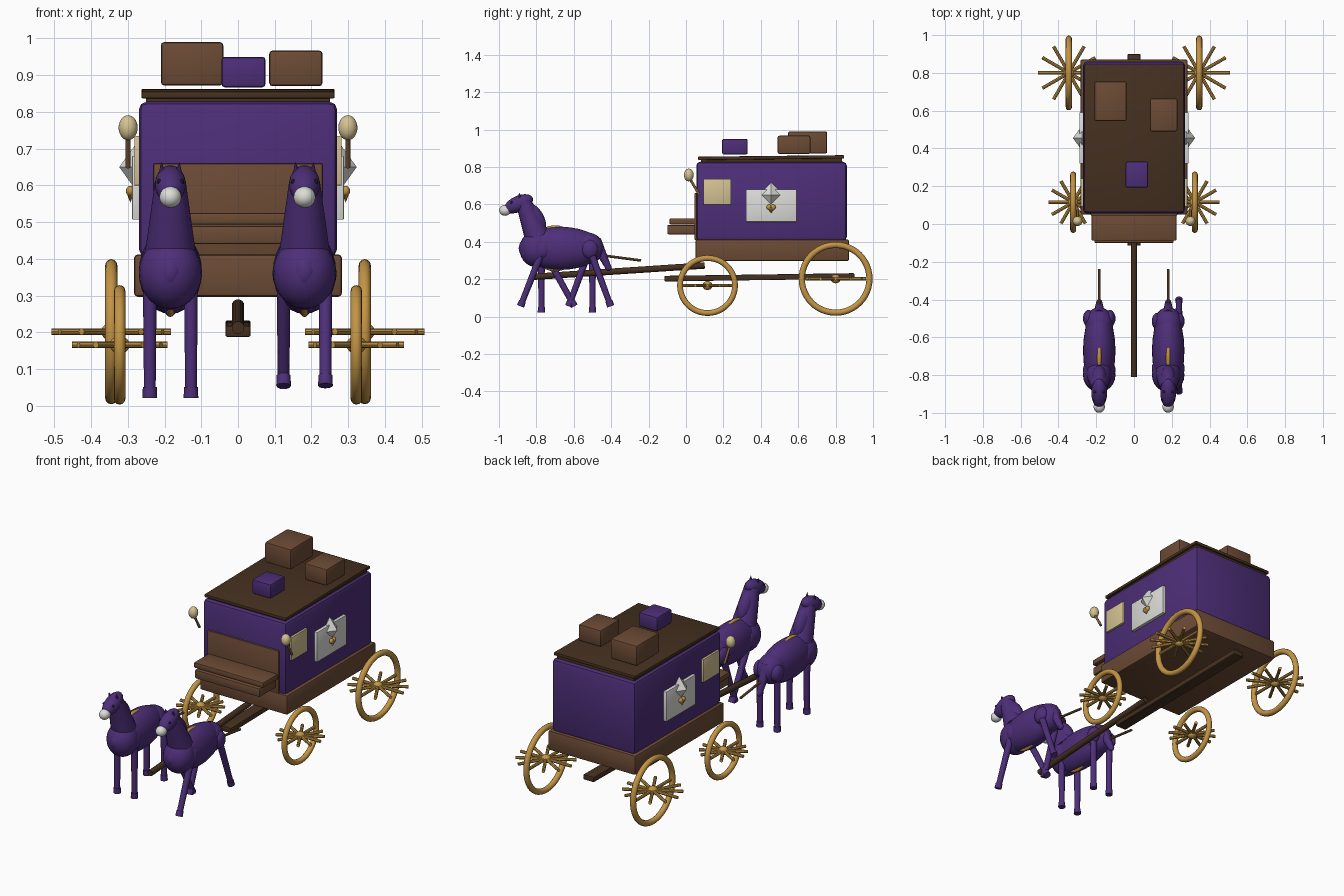
import bpy, math
from mathutils import Vector

if "Cube" in bpy.data.objects:
    bpy.data.objects.remove(bpy.data.objects["Cube"])


def material(name, rgb):
    m = bpy.data.materials.new(name)
    m.diffuse_color = (*rgb, 1)
    m.use_nodes = True
    m.node_tree.nodes["Principled BSDF"].inputs["Base Color"].default_value = m.diffuse_color
    return m


PURPLE = material("royal purple", (0.075, 0.028, 0.19))
BROWN = material("leather brown", (0.15, 0.07, 0.035))
DARK = material("dark wood", (0.06, 0.03, 0.014))
GOLD = material("gold", (0.55, 0.3, 0.06))
BRONZE = material("bronze", (0.22, 0.11, 0.04))
CREAM = material("cream glass", (0.66, 0.54, 0.29))
WHITE = material("white", (0.72, 0.72, 0.69))
BLACK = material("black", (0.01, 0.01, 0.012))


def finish(name, mat, smooth=True):
    o = bpy.context.object
    o.name = name
    o.data.materials.append(mat)
    if smooth:
        bpy.ops.object.shade_smooth_by_angle(angle=math.radians(35))
    return o


def box(name, x, y, z, mat, bevel=0.006, tilt=0.0):
    """Box from (min, max) ranges on each axis."""
    r = (x, y, z)
    bpy.ops.mesh.primitive_cube_add(size=1, location=[(a + b) / 2 for a, b in r])
    o = bpy.context.object
    o.scale = [b - a for a, b in r]
    bpy.ops.object.transform_apply(location=False, rotation=False, scale=True)
    finish(name, mat, False)
    if bevel:
        mod = o.modifiers.new("bevel", "BEVEL")
        mod.width, mod.segments = bevel, 2
        bpy.ops.object.modifier_apply(modifier="bevel")
        bpy.ops.object.shade_smooth_by_angle(angle=math.radians(35))
    o.rotation_euler.x = math.radians(tilt)
    return o


def tube(name, a, b, r1, r2, mat, sides=16):
    """Straight, optionally tapered rod from a to b."""
    a, b = Vector(a), Vector(b)
    bpy.ops.mesh.primitive_cone_add(vertices=sides, radius1=r1, radius2=r2,
                                    depth=(b - a).length, location=(a + b) / 2)
    bpy.context.object.rotation_euler = (b - a).to_track_quat("Z", "Y").to_euler()
    return finish(name, mat)


def ball(name, loc, radii, mat, tilt=0.0):
    bpy.ops.mesh.primitive_uv_sphere_add(segments=24, ring_count=14, radius=1, location=loc)
    o = bpy.context.object
    o.scale = radii
    o.rotation_euler.x = math.radians(tilt)
    return finish(name, mat)


def ring(name, loc, major, minor, mat):
    """Ring standing in the yz plane."""
    bpy.ops.mesh.primitive_torus_add(major_segments=48, minor_segments=12, major_radius=major,
                                     minor_radius=minor, location=loc,
                                     rotation=(0, math.pi / 2, 0))
    return finish(name, mat)


def join(name, parts):
    bpy.ops.object.select_all(action="DESELECT")
    for p in parts:
        p.select_set(True)
    bpy.context.view_layer.objects.active = parts[0]
    bpy.ops.object.join()
    parts[0].name = name


# Coach body, base and roof
box("coach_body", (-.27, .27), (.055, .86), (.405, .828), PURPLE, .022)
box("coach_base", (-.283, .283), (.05, .872), (.297, .412), BROWN, .01)
box("roof", (-.263, .263), (.065, .845), (.841, .859), DARK, .004, .6)
box("roof_support", (-.25, .25), (.08, .835), (.82, .846), DARK, 0)

# Driver's bench
box("seat_back", (-.23, .23), (.045, .07), (.41, .66), BROWN, .004)
box("footboard", (-.21, .21), (-.1, .06), (.44, .49), BROWN)
box("seat", (-.225, .225), (-.088, .06), (.493, .525), BROWN)

# Luggage on the roof
box("large_trunk", (-.21, -.04), (.545, .755), (.872, .99), BROWN, .009)
box("small_trunk", (.085, .23), (.49, .665), (.87, .967), BROWN, .009)
box("purple_parcel", (-.045, .075), (.193, .33), (.867, .95), PURPLE, .009)

# Undercarriage beam and draw pole
box("chassis_beam", (-.034, .034), (-.115, .9), (.195, .225), DARK, .004, .8)
tube("draw_pole", (0, -.81, .213), (0, .1, .273), .017, .017, DARK)

for s in (-1, 1):
    side = "right" if s > 0 else "left"

    def span(a, b):
        return tuple(sorted((s * a, s * b)))

    # Side window, white panel, faceted ornament and heart
    box(side + "_window", span(.26, .282), (.093, .241), (.6, .735), CREAM, .002)
    box(side + "_panel", span(.26, .288), (.32, .592), (.507, .68), WHITE, .002)
    for up in (-1, 1):
        bpy.ops.mesh.primitive_cone_add(vertices=4, radius1=.067, depth=.067,
                                        location=(s * .275, .455, .65 + up * .0335),
                                        rotation=(0 if up > 0 else math.pi, 0, 0))
        bpy.context.object.scale.x = .72
        finish(side + "_ornament", WHITE, False)
    lobes = [ball("lobe", (s * .293, .455 + d, .585), (.012, .014, .014), GOLD)
             for d in (-.011, .011)]
    tip = tube("tip", (s * .293, .455, .583), (s * .293, .455, .553), .023, 0, GOLD)
    tip.data.transform(tip.matrix_basis.to_3x3().to_4x4())
    tip.rotation_euler = (0, 0, 0)
    tip.scale.x = .5
    join(side + "_heart", lobes + [tip])

    # Coach lamps
    ball(side + "_lamp", (s * .299, .015, .757), (.026, .026, .034), CREAM)
    tube(side + "_lamp_post", (s * .299, .022, .735), (s * .299, .072, .65), .007, .007, BRONZE)

    # Wheels with level spokes radiating from the hub
    for end, x, y, z, major, minor, reach in (("front", .322, .115, .166, .147, .0155, .13),
                                              ("rear", .345, .8, .202, .181, .0165, .162)):
        c = Vector((s * x, y, z))
        parts = [ring("rim", c, major, minor, GOLD),
                 ball("hub", c, (.027, .027, .024), GOLD)]
        for i in range(12):
            t = i * math.tau / 12
            tip = c + Vector((math.cos(t), math.sin(t), 0)) * reach
            parts.append(tube("spoke", c, tip, .009, .009, GOLD, 8))
        join(f"{side}_{end}_wheel", parts)


def horse(name, cx, legs):
    def at(x, y, z):
        return (cx + x, y, z)

    # Trunk, chest, neck and tail
    ball(name + "_body", at(0, -.67, .365), (.086, .225, .115), PURPLE)
    ball(name + "_chest", at(0, -.8, .362), (.086, .09, .098), PURPLE)
    ball(name + "_rump", at(0, -.53, .365), (.075, .09, .085), PURPLE)
    tube(name + "_neck", at(0, -.795, .425), at(0, -.868, .61), .068, .042, PURPLE, 20)
    ball(name + "_mane", at(0, -.81, .525), (.04, .05, .09), PURPLE, 30)
    tube(name + "_tail", at(0, -.485, .405), at(0, -.413, .258), .033, .016, PURPLE)
    ball(name + "_tail_end", at(0, -.415, .262), (.016, .018, .018), PURPLE)
    # Head
    ball(name + "_head", at(0, -.895, .603), (.042, .082, .043), PURPLE, 24)
    ball(name + "_muzzle", at(0, -.967, .568), (.03, .032, .029), WHITE)
    for s in (-1, 1):
        tube(name + "_ear", at(s * .021, -.885, .625), at(s * .025, -.893, .664), .014, 0, PURPLE, 8)
        ball(name + "_eye", at(s * .03, -.932, .61), (.007, .007, .007), BLACK)
    # Legs with hooves
    for x, hip, foot, bottom in legs:
        top, low = Vector(at(x, hip, .36)), Vector(at(x, foot, bottom))
        ankle = low + (top - low).normalized() * .03
        ball(name + "_hip", top, (.03, .045, .05), PURPLE)
        tube(name + "_leg", top, ankle, .019, .016, PURPLE, 12)
        tube(name + "_hoof", low, ankle, .02, .019, PURPLE, 12)
    # Harness
    ring(name + "_harness_ring", at(0, -.7, .365), .112, .011, GOLD)
    tube(name + "_trace", at(0, -.6, .347), at(0, -.24, .3), .007, .007, BRONZE, 8)


horse("standing_horse", -.184, [(x, y, y, .022) for x in (-.056, .056) for y in (-.773, -.5)])
horse("walking_horse", .181, [(.057, -.765, -.885, .055), (-.057, -.765, -.597, .055),
                              (.057, -.515, -.402, .055), (-.057, -.515, -.627, .055)])
